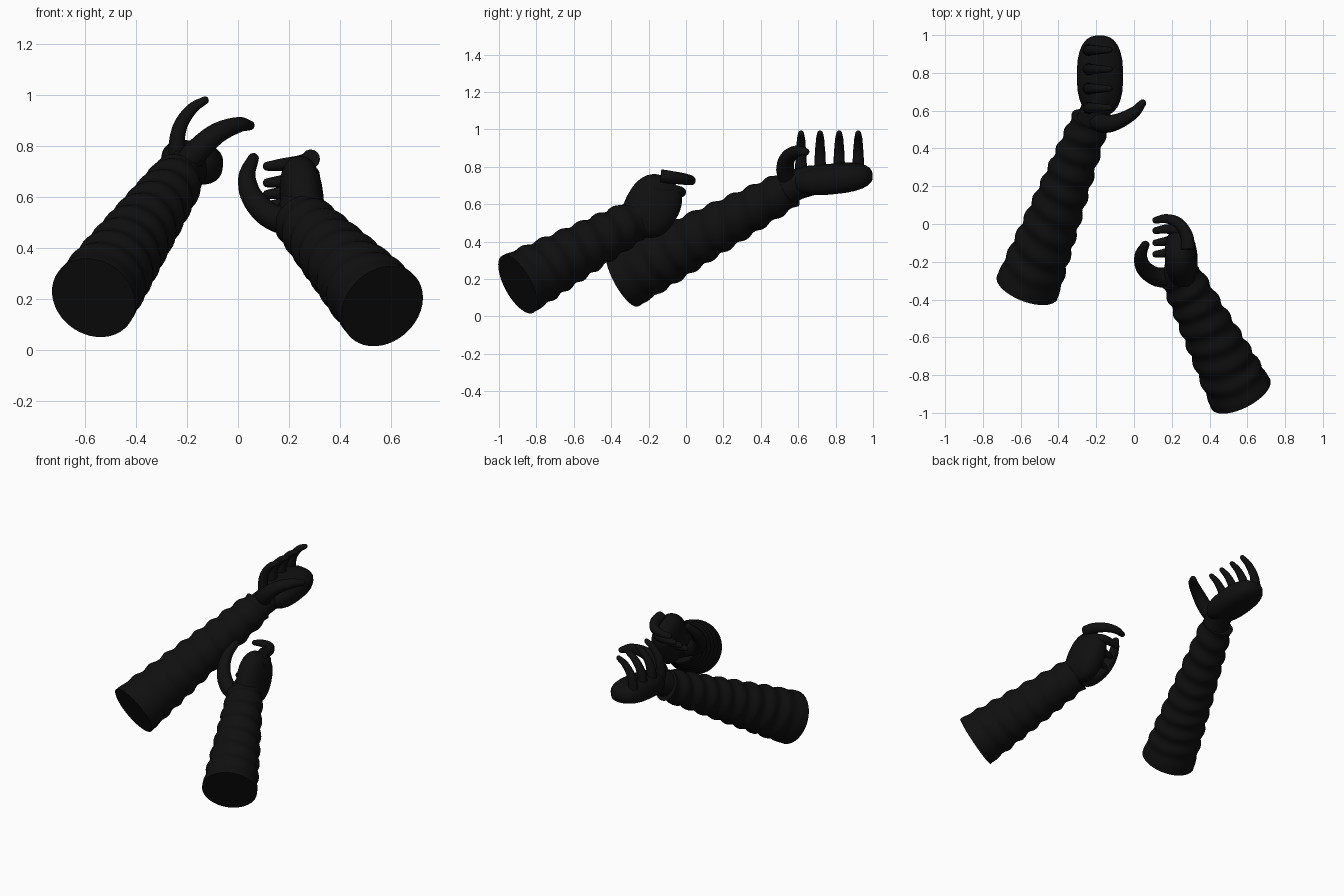
import bpy, bmesh, math
from mathutils import Vector, Matrix

if "Cube" in bpy.data.objects:
    bpy.data.objects.remove(bpy.data.objects["Cube"])

black = bpy.data.materials.new("near black")
black.diffuse_color = (0.005, 0.005, 0.005, 1)
black.use_nodes = True
black.node_tree.nodes["Principled BSDF"].inputs["Base Color"].default_value = black.diffuse_color


def finish(name, bm):
    bmesh.ops.recalc_face_normals(bm, faces=bm.faces)
    me = bpy.data.meshes.new(name)
    bm.to_mesh(me)
    bm.free()
    me.materials.append(black)
    ob = bpy.data.objects.new(name, me)
    bpy.context.collection.objects.link(ob)
    bpy.ops.object.select_all(action='DESELECT')
    ob.select_set(True)
    bpy.context.view_layer.objects.active = ob
    bpy.ops.object.shade_smooth_by_angle(angle=math.radians(45))
    return ob


def loft(name, centres, radii, seg=20, wobble=None):
    """Skin circles along a path, capped at both ends."""
    bm = bmesh.new()
    rings = []
    n = len(centres)
    for i, (c, r) in enumerate(zip(centres, radii)):
        d = (centres[min(i + 1, n - 1)] - centres[max(i - 1, 0)]).normalized()
        side = d.cross(Vector((0.13, -0.35, 0.93))).normalized()
        up = side.cross(d)
        ring = []
        for k in range(seg):
            a = 2 * math.pi * k / seg
            rr = r + (wobble(i / (n - 1), a) if wobble else 0)
            ring.append(bm.verts.new(c + rr * (math.cos(a) * side + math.sin(a) * up)))
        rings.append(ring)
    for a, b in zip(rings, rings[1:]):
        for k in range(seg):
            j = (k + 1) % seg
            bm.faces.new((a[k], a[j], b[j], b[k]))
    bm.faces.new(rings[0])
    bm.faces.new(rings[-1])
    return finish(name, bm)


def digit(name, pts, r0, r1, steps=6):
    """Tapered curved finger with a round tip."""
    p = [Vector(q) for q in pts]
    p = [2 * p[0] - p[1]] + p + [2 * p[-1] - p[-2]]
    path = []
    for i in range(1, len(p) - 2):
        a, b, c, d = p[i - 1:i + 3]
        for s in range(steps):
            t = s / steps
            path.append(0.5 * (2 * b + (c - a) * t + (2 * a - 5 * b + 4 * c - d) * t * t
                               + (3 * b - a - 3 * c + d) * t ** 3))
    path.append(p[-2])
    n = len(path) - 1
    rad = [r0 + (r1 - r0) * (i / n) ** 1.5 for i in range(n + 1)]
    end, d = path[-1], (path[-1] - path[-2]).normalized()
    for a in (0.5, 1.0, 1.4):
        path.append(end + d * r1 * math.sin(a))
        rad.append(r1 * math.cos(a))
    return loft(name, path, rad, 14)


def sleeve(name, a, b, r0, r1, folds):
    """Gathered sleeve with soft uneven folds."""
    a, b = Vector(a), Vector(b)
    n = folds * 8
    path = [a.lerp(b, i / n) for i in range(n + 1)]
    rad = [r0 + (r1 - r0) * i / n for i in range(n + 1)]

    def wob(t, ang):
        w = math.sin(2 * math.pi * folds * t + 1.1 * math.sin(ang + 4 * t))
        return 0.007 * w * min(1, 6 * t)
    return loft(name, path, rad, 40, wob)


def palm(name, centre, axes, half, power):
    """Rounded slab from a squared-off sphere."""
    bm = bmesh.new()
    bmesh.ops.create_uvsphere(bm, u_segments=32, v_segments=20, radius=1)
    m = Matrix(axes).transposed()
    for v in bm.verts:
        q = v.co
        k = sum(abs(x) ** power for x in q) ** (-1 / power)
        v.co = Vector(centre) + m @ Vector([x * k * h for x, h in zip(q, half)])
    return finish(name, bm)


# left arm, palm up
sleeve("left_sleeve", (-0.565, -0.335, 0.205), (-0.23, 0.55, 0.68), 0.172, 0.10, 9)
digit("left_wrist", [(-0.25, 0.48, 0.64), (-0.21, 0.58, 0.70), (-0.18, 0.68, 0.73)], 0.085, 0.08)
c, s = math.cos(0.15), math.sin(0.15)
palm("left_palm", (-0.18, 0.785, 0.735),
     ((c, 0, -s), (0, 0.99, 0.1), (s, -0.1, 0.99)), (0.122, 0.215, 0.078), 2.6)
for i in range(4):
    y = 0.615 + 0.102 * i
    digit(f"left_finger_{i + 1}", [(-0.23, y, 0.72), (-0.24, y, 0.80), (-0.225, y, 0.88),
                                   (-0.18, y, 0.945), (-0.13, y, 0.978)], 0.034, 0.016)
digit("left_thumb", [(-0.20, 0.55, 0.73), (-0.15, 0.53, 0.79), (-0.08, 0.545, 0.85),
                     (0.0, 0.59, 0.882), (0.045, 0.64, 0.88)], 0.052, 0.02)

# right arm, gripping hand
sleeve("right_sleeve", (0.565, -0.90, 0.172), (0.25, -0.28, 0.51), 0.174, 0.11, 7)
digit("right_wrist", [(0.28, -0.34, 0.48), (0.25, -0.27, 0.53), (0.25, -0.2, 0.58)], 0.10, 0.085)
palm("right_palm", (0.25, -0.18, 0.59),
     ((0.99, 0.05, 0.1), (-0.1, 0.5, 0.86), (0, 0.86, -0.5)), (0.085, 0.17, 0.145), 2.4)
tips = [(0.02, 0.72), (-0.035, 0.655), (-0.10, 0.61), (-0.16, 0.565)]
for i, (y, z) in enumerate(tips):
    k = 0.75 * y
    digit(f"right_finger_{i + 1}", [(0.285, k - 0.15, z + 0.03), (0.28, k - 0.08, z + 0.022),
                                    (0.235, k - 0.01, z + 0.012), (0.17, y + 0.008, z + 0.006),
                                    (0.115, y, z)], 0.036, 0.018)
digit("right_thumb", [(0.20, -0.28, 0.50), (0.12, -0.28, 0.53), (0.055, -0.235, 0.60),
                      (0.035, -0.17, 0.68), (0.06, -0.11, 0.75)], 0.055, 0.022)
